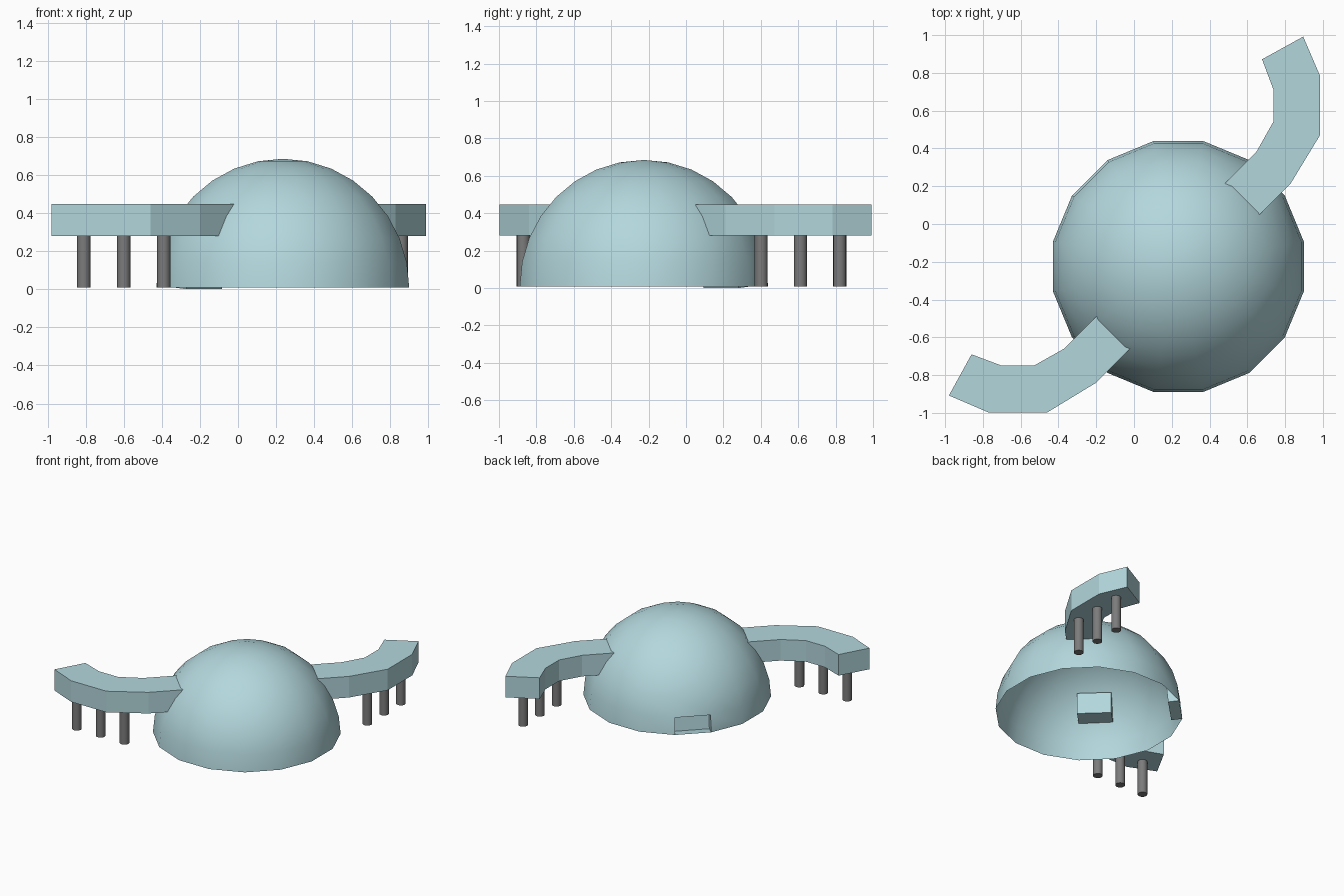
import bpy, bmesh, math
from mathutils import Matrix, Vector

if "Cube" in bpy.data.objects:
    bpy.data.objects.remove(bpy.data.objects["Cube"])

CENTRE = Vector((0.235, -0.225, 0.008))
RADIUS = 0.677


def material(name, rgb):
    m = bpy.data.materials.new(name)
    m.diffuse_color = (*rgb, 1)
    m.use_nodes = True
    m.node_tree.nodes["Principled BSDF"].inputs["Base Color"].default_value = m.diffuse_color
    return m


TEAL = material("pale_teal", (0.45, 0.68, 0.72))
DARK = material("dark_grey", (0.2, 0.2, 0.2))


def add(name, bm, mat, smooth=False):
    me = bpy.data.meshes.new(name)
    bm.to_mesh(me)
    bm.free()
    ob = bpy.data.objects.new(name, me)
    bpy.context.collection.objects.link(ob)
    me.materials.append(mat)
    if smooth:
        bpy.ops.object.select_all(action='DESELECT')
        ob.select_set(True)
        bpy.context.view_layer.objects.active = ob
        bpy.ops.object.shade_smooth_by_angle(angle=math.radians(32))
    return ob


def mirror(p):
    # reflect a plan point across the diagonal through the dome
    return (-p[1] - 0.012, 0.012 - p[0])


# dome: open hemisphere with a recessed doorway in the bottom ring
bm = bmesh.new()
bmesh.ops.create_uvsphere(bm, u_segments=16, v_segments=16, radius=RADIUS)
bmesh.ops.rotate(bm, verts=bm.verts, cent=(0, 0, 0),
                 matrix=Matrix.Rotation(math.pi / 16, 3, 'Z'))
low = [v for v in bm.verts if v.co.z < -0.001]
bmesh.ops.delete(bm, geom=low, context='VERTS')
bm.normal_update()
target = Vector((-0.47, 0.47, 0.06))
door = min(bm.faces, key=lambda f: (f.calc_center_median() - target).length)
inward = -door.calc_center_median().normalized() * 0.08
new = bmesh.ops.extrude_discrete_faces(bm, faces=[door])["faces"]
bmesh.ops.translate(bm, verts=new[0].verts[:], vec=inward)
bmesh.ops.translate(bm, verts=bm.verts, vec=CENTRE)
add("dome", bm, TEAL, True)

# curved raised walkways, mirrored about the diagonal
OUTLINE = [(-0.98, -0.908), (-0.77, -0.998), (-0.46, -0.998), (-0.20, -0.84),
           (0.0, -0.64), (-0.18, -0.47), (-0.37, -0.66), (-0.53, -0.75),
           (-0.70, -0.75), (-0.86, -0.69)]
PILLARS = [(-0.81, -0.87), (-0.60, -0.87), (-0.39, -0.87)]


def walkway(name, outline):
    n = len(outline)
    bm = bmesh.new()
    lo = [bm.verts.new((x, y, 0.28)) for x, y in outline]
    hi = [bm.verts.new((x, y, 0.448)) for x, y in outline]
    for i in range(n):
        j = (i + 1) % n
        bm.faces.new((lo[i], lo[j], hi[j], hi[i]))
    # top and bottom as strips of quads between outer and inner edges
    for ring in (lo, hi):
        for i in range(n // 2 - 1):
            bm.faces.new((ring[i], ring[i + 1], ring[n - 2 - i], ring[n - 1 - i]))
    bmesh.ops.recalc_face_normals(bm, faces=bm.faces)
    add(name, bm, TEAL)


def pillar(name, p):
    bm = bmesh.new()
    bmesh.ops.create_cone(bm, cap_ends=True, segments=16, radius1=0.035,
                          radius2=0.035, depth=0.28,
                          matrix=Matrix.Translation((p[0], p[1], 0.148)))
    add(name, bm, DARK, True)


for side, fn in (("left", lambda p: p), ("right", mirror)):
    walkway(side + "_walkway", [fn(p) for p in OUTLINE])
    for i, p in enumerate(PILLARS):
        pillar(f"{side}_pillar_{i + 1}", fn(p))
